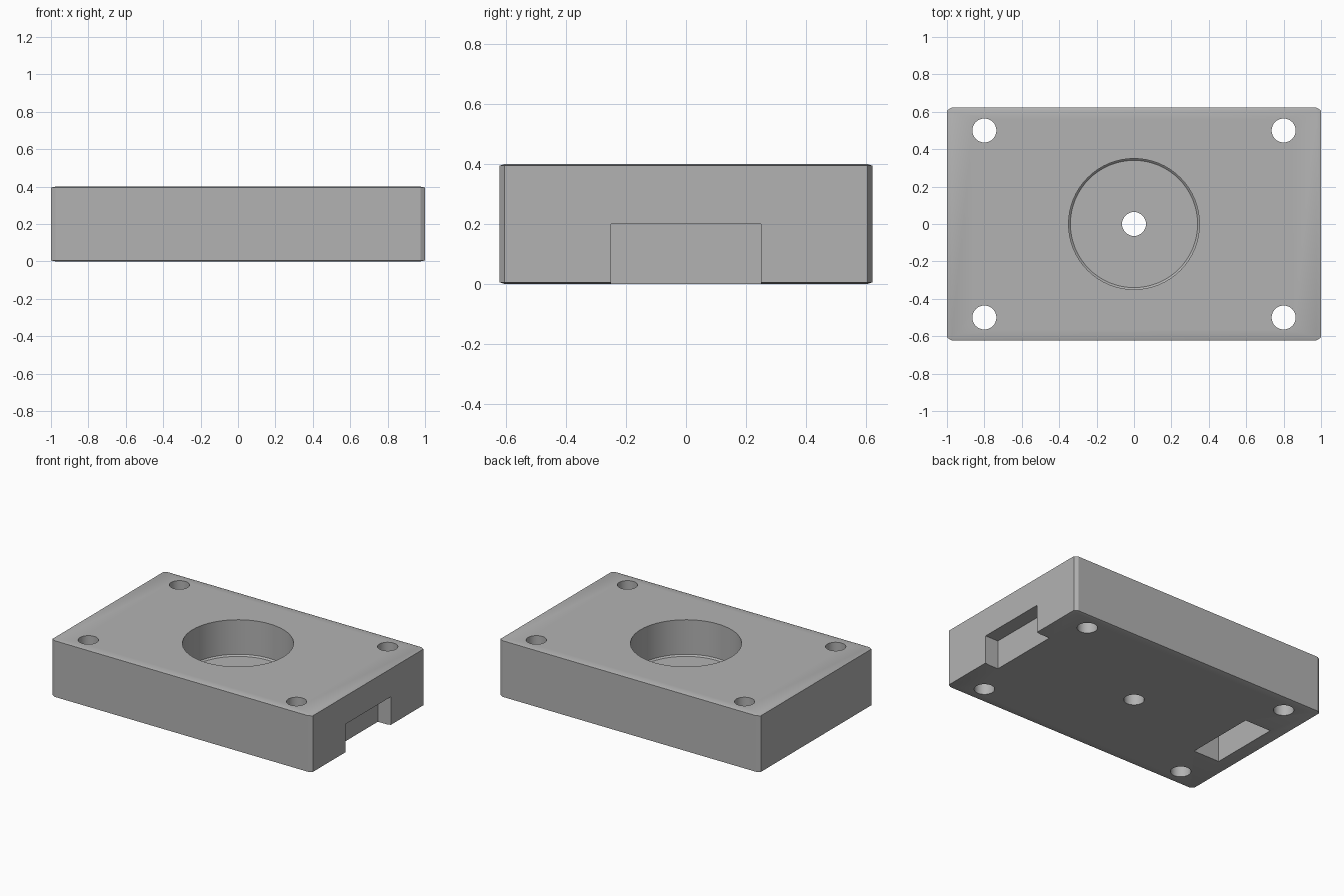
import bpy, bmesh, math
from mathutils import Matrix, Vector

old = bpy.data.objects.get("Cube")
if old:
    bpy.data.objects.remove(old, do_unlink=True)

grey = bpy.data.materials.new("plain grey")
grey.use_nodes = True
colour = (0.45, 0.45, 0.45, 1)
grey.diffuse_color = colour
grey.node_tree.nodes["Principled BSDF"].inputs["Base Color"].default_value = colour


def finish(name, bm):
    mesh = bpy.data.meshes.new(name)
    bm.to_mesh(mesh)
    bm.free()
    mesh.materials.append(grey)
    obj = bpy.data.objects.new(name, mesh)
    bpy.context.collection.objects.link(obj)
    return obj


def box(name, size, centre, bevel=0):
    # The bevel is cut before scaling, so it is thinner along short sides
    bm = bmesh.new()
    bmesh.ops.create_cube(bm, size=2)
    if bevel:
        bmesh.ops.bevel(bm, geom=bm.edges[:], offset=bevel, segments=1, affect='EDGES')
    bmesh.ops.scale(bm, vec=Vector(size) / 2, verts=bm.verts)
    bmesh.ops.translate(bm, vec=centre, verts=bm.verts)
    return finish(name, bm)


def cylinder(name, radius, bottom, top, x=0, y=0, chamfer=0):
    bm = bmesh.new()
    bmesh.ops.create_cone(bm, cap_ends=True, segments=64, radius1=radius, radius2=radius,
                          depth=top - bottom, matrix=Matrix.Translation((x, y, (top + bottom) / 2)))
    if chamfer:
        rim = [e for e in bm.edges if all(v.co.z < bottom + 0.001 for v in e.verts)]
        bmesh.ops.bevel(bm, geom=rim, offset=chamfer, segments=1, affect='EDGES')
    return finish(name, bm)


# Main block with chamfered edges
block = box("block", (2, 1.245, 0.4), (0, 0, 0.2), bevel=0.025)

# Round recess, through holes and the two underside slots
cutters = [
    cylinder("recess_cutter", 0.35, 0.15, 0.6, chamfer=0.01),
    cylinder("centre_hole_cutter", 0.064, -0.2, 0.6),
    box("side_notch_cutter", (0.2, 0.5, 0.4), (1, 0, 0)),
    box("underside_pocket_cutter", (0.2, 0.5, 0.4), (-0.8, 0, 0)),
]
for x in (-0.8, 0.8):
    for y in (-0.5, 0.5):
        cutters.append(cylinder("corner_hole_cutter", 0.064, -0.2, 0.6, x, y))

for cutter in cutters:
    cut = block.modifiers.new(cutter.name, 'BOOLEAN')
    cut.operation = 'DIFFERENCE'
    cut.solver = 'EXACT'
    cut.object = cutter

# Bake the cuts and drop the cutters
bpy.context.view_layer.update()
bpy.ops.object.select_all(action='DESELECT')
block.select_set(True)
bpy.context.view_layer.objects.active = block
for modifier in list(block.modifiers):
    bpy.ops.object.modifier_apply(modifier=modifier.name)
for cutter in cutters:
    bpy.data.objects.remove(cutter, do_unlink=True)
bpy.ops.object.shade_smooth_by_angle(angle=math.radians(20))
